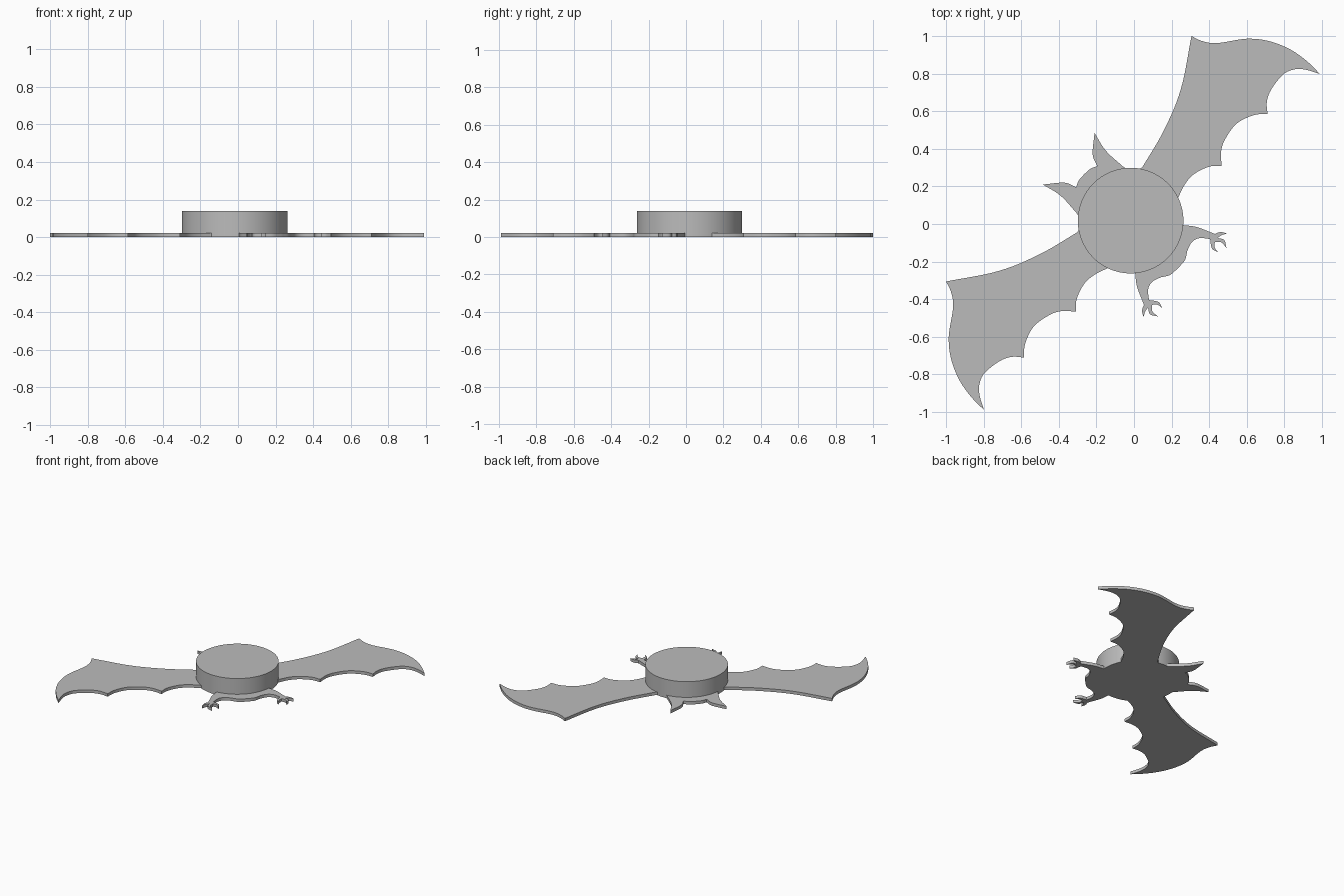
import bpy
import bmesh
import math
from mathutils import Vector

cube = bpy.data.objects.get("Cube")
if cube:
    bpy.data.objects.remove(cube, do_unlink=True)

PLATE_THICKNESS = 0.022
DISC_HEIGHT = 0.14
DISC_RADIUS = 0.281
DISC_OFFSET = 0.018
STEPS = 6

# One grey for everything
grey = bpy.data.materials.new("plain_grey")
grey.use_nodes = True
colour = (0.5, 0.5, 0.5, 1)
grey.diffuse_color = colour
grey.node_tree.nodes["Principled BSDF"].inputs["Base Color"].default_value = colour


def smooth_stroke(points):
    """Sample a smooth path through the points, leaving out the last one."""
    pts = [Vector(p) for p in points]
    if len(pts) == 2:
        return pts[:1]
    # Extra end points that continue the bend
    pts = [2 * pts[0] - pts[1]] + pts + [2 * pts[-1] - pts[-2]]
    path = []
    for a, b, c, d in zip(pts, pts[1:], pts[2:], pts[3:]):
        for i in range(STEPS):
            t = i / STEPS
            path.append(0.5 * (2 * b + (c - a) * t
                               + (2 * a - 5 * b + 4 * c - d) * t ** 2
                               + (3 * b - a - 3 * c + d) * t ** 3))
    return path


def mirrored(point):
    """Reflect across the diagonal body axis."""
    return Vector((-point.y, -point.x))


def finish(mesh_data, name, angle):
    """Turn the bmesh into a shaded, coloured object."""
    mesh = bpy.data.meshes.new(name)
    bmesh.ops.recalc_face_normals(mesh_data, faces=mesh_data.faces)
    mesh_data.to_mesh(mesh)
    mesh_data.free()
    obj = bpy.data.objects.new(name, mesh)
    bpy.context.collection.objects.link(obj)
    mesh.materials.append(grey)
    bpy.ops.object.select_all(action="DESELECT")
    obj.select_set(True)
    bpy.context.view_layer.objects.active = obj
    bpy.ops.object.shade_smooth_by_angle(angle=math.radians(angle))
    return obj


# Half of the outline as strokes, each starting where the previous one ends
crown = [(-.265, .265), (-.23, .295), (-.195, .308)]
ear_inner = [crown[-1], (-.22, .37), (-.21, .485)]
ear_outer = [ear_inner[-1], (-.15, .39), (-.055, .303)]
shoulder = [ear_outer[-1], (0, .28), (.045, .303)]
wing_leading = [shoulder[-1], (.16, .5), (.25, .72), (.306, 1)]
wing_top = [wing_leading[-1], (.365, .973), (.445, .963), (.6, .986),
            (.72, .973), (.83, .93), (.92, .867), (.99, .798)]
scallop_outer = [wing_top[-1], (.92, .82), (.86, .824), (.795, .797),
                 (.73, .715), (.707, .65), (.711, .585)]
scallop_middle = [scallop_outer[-1], (.64, .58), (.55, .537),
                  (.49, .46), (.464, .39), (.466, .308)]
scallop_inner = [scallop_middle[-1], (.4, .305), (.32, .266),
                 (.27, .21), (.235, .14)]
flank = [scallop_inner[-1], (.24, .03), (.26, -.006)]
thigh = [flank[-1], (.33, -.015), (.39, -.037), (.43, -.053)]
toe_back_upper = [thigh[-1], (.46, -.043), (.497, -.05)]
toe_back_lower = [toe_back_upper[-1], (.465, -.06), (.445, -.075)]
toe_middle_outer = [toe_back_lower[-1], (.48, -.085), (.492, -.128)]
toe_middle_inner = [toe_middle_outer[-1], (.466, -.098), (.43, -.095)]
toe_front_outer = [toe_middle_inner[-1], (.43, -.125), (.447, -.15)]
toe_front_inner = [toe_front_outer[-1], (.415, -.13), (.405, -.08)]
shin = [toe_front_inner[-1], (.35, -.075), (.31, -.095), (.285, -.14),
        (.272, -.19), (.235, -.235)]

strokes = [crown, ear_inner, ear_outer, shoulder, wing_leading, wing_top,
           scallop_outer, scallop_middle, scallop_inner, flank, thigh,
           toe_back_upper, toe_back_lower, toe_middle_outer,
           toe_middle_inner, toe_front_outer, toe_front_inner, shin]

# Winged silhouette plate: half outline, mirrored, filled and extruded
half = [point for stroke in strokes for point in smooth_stroke(stroke)]
tail = Vector(shin[-1])
outline = half + [tail] + [mirrored(p) for p in reversed(half[1:])]
bm = bmesh.new()
face = bm.faces.new([bm.verts.new((p.x, p.y, 0)) for p in outline])
extruded = bmesh.ops.extrude_face_region(bm, geom=[face], use_keep_orig=True)
top_verts = [v for v in extruded["geom"] if isinstance(v, bmesh.types.BMVert)]
bmesh.ops.translate(bm, verts=top_verts, vec=(0, 0, PLATE_THICKNESS))
finish(bm, "winged_plate", 30)

# Round disc standing on the body
bm = bmesh.new()
bmesh.ops.create_cone(bm, cap_ends=True, segments=96, radius1=DISC_RADIUS,
                      radius2=DISC_RADIUS, depth=DISC_HEIGHT)
bmesh.ops.translate(bm, verts=bm.verts,
                    vec=(-DISC_OFFSET, DISC_OFFSET, DISC_HEIGHT / 2))
finish(bm, "body_disc", 30)
